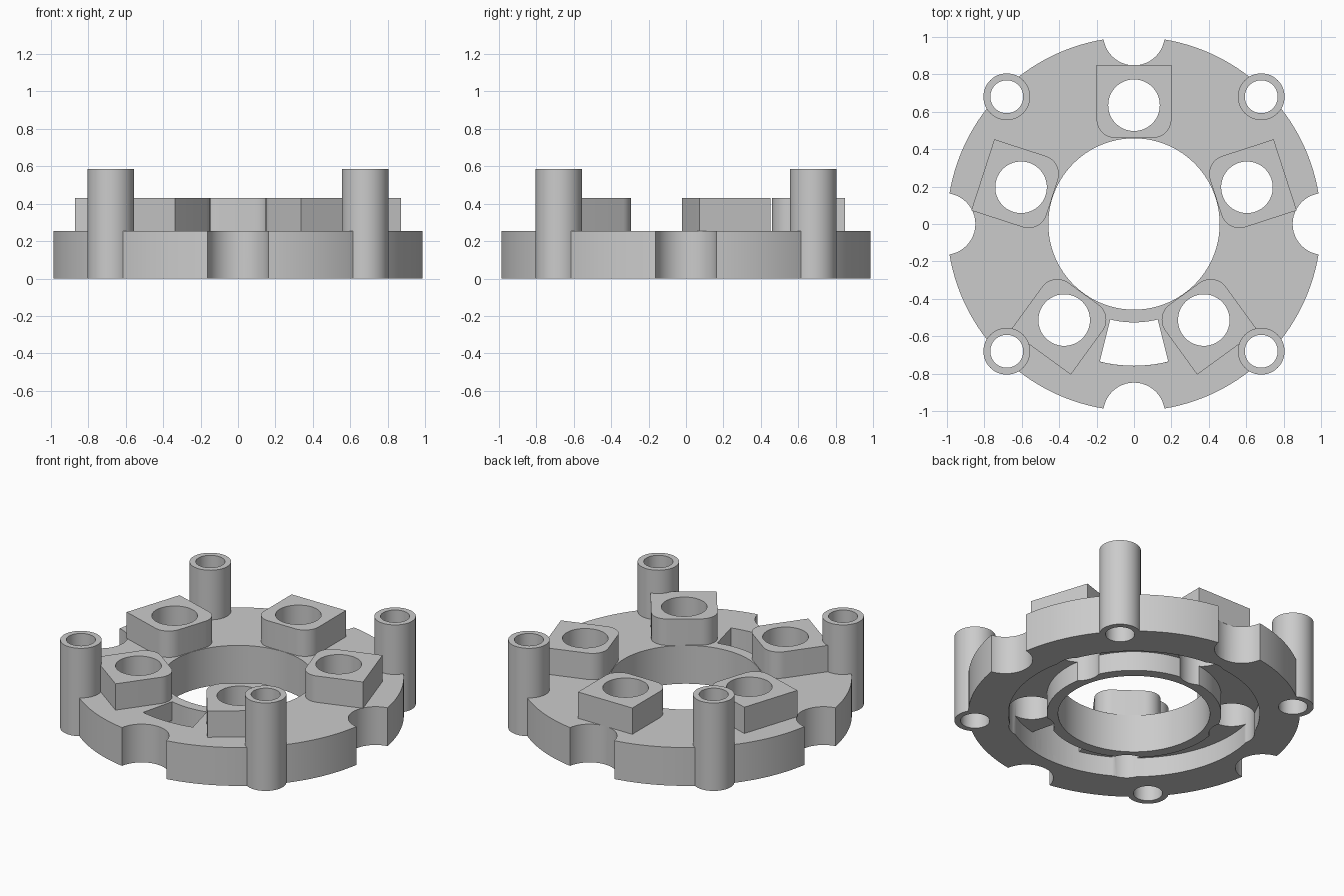
import bpy, bmesh
from math import sin, cos, pi, radians
from mathutils import Matrix

if "Cube" in bpy.data.objects:
    bpy.data.objects.remove(bpy.data.objects["Cube"])

PLATE_TOP, BOSS_TOP, TUBE_TOP = 0.255, 0.43, 0.585
CHANNEL_TOP = 0.13
RING_IN, RING_OUT, CHANNEL_OUT = 0.458, 0.526, 0.758

grey = bpy.data.materials.new("plain grey")
grey.use_nodes = True
grey.diffuse_color = (0.6, 0.6, 0.6, 1)
grey.node_tree.nodes["Principled BSDF"].inputs["Base Color"].default_value = (0.6, 0.6, 0.6, 1)


def arc(r, a0, a1, n, cx=0, cy=0):
    steps = [radians(a0 + (a1 - a0) * i / n) for i in range(n + 1)]
    return [(cx + r * cos(a), cy + r * sin(a)) for a in steps]


def circle(r, n=48, cx=0, cy=0):
    return arc(r, 0, 360, n, cx, cy)[:-1]


def prism(name, outline, z0, z1, turn=0):
    """Extrude a flat outline from z0 to z1, turned about the z axis."""
    bm = bmesh.new()
    base = bm.faces.new([bm.verts.new((x, y, z0)) for x, y in outline])
    top = bmesh.ops.extrude_face_region(bm, geom=[base])["geom"]
    bmesh.ops.translate(bm, vec=(0, 0, z1 - z0),
                        verts=[v for v in top if isinstance(v, bmesh.types.BMVert)])
    bmesh.ops.recalc_face_normals(bm, faces=bm.faces)
    bm.transform(Matrix.Rotation(radians(turn), 4, "Z"))
    mesh = bpy.data.meshes.new(name)
    bm.to_mesh(mesh)
    bm.free()
    mesh.materials.append(grey)
    obj = bpy.data.objects.new(name, mesh)
    bpy.context.collection.objects.link(obj)
    return obj


def select(obj):
    bpy.ops.object.select_all(action="DESELECT")
    obj.select_set(True)
    bpy.context.view_layer.objects.active = obj


def cut(obj, cutter):
    """Subtract the cutter from the part, then discard it."""
    cutter.hide_render = True
    mod = obj.modifiers.new("cut", "BOOLEAN")
    mod.operation, mod.solver, mod.object = "DIFFERENCE", "EXACT", cutter
    select(obj)
    bpy.ops.object.modifier_apply(modifier=mod.name)
    bpy.data.objects.remove(cutter)


def finish(obj):
    select(obj)
    bpy.ops.object.shade_smooth_by_angle(angle=radians(30))


# Base plate with its central opening
plate = prism("base_plate", circle(1, 128), 0, PLATE_TOP)
cut(plate, prism("opening_cutter", circle(RING_IN, 96), -1, 1))

# Ring channel in the underside
channel = prism("channel_cutter", circle(CHANNEL_OUT, 96), -0.5, CHANNEL_TOP)
cut(channel, prism("channel_core", circle(RING_OUT, 96), -1, 1))
cut(plate, channel)

# Window through the channel roof at the front
window = arc(RING_OUT, -104, -76, 12) + arc(CHANNEL_OUT, -76, -104, 12)
cut(plate, prism("window_cutter", window, 0.05, 1))

# Rim notches and corner tubes, four of each
for i in range(4):
    cut(plate, prism("notch_cutter", circle(0.165, 48, 1.013), -1, 1, 90 * i))
    turn, place = 45 + 90 * i, 0.962
    cut(plate, prism("tube_socket_cutter", circle(0.125, 48, place), -1, 1, turn))
    tube = prism(f"corner_tube_{i + 1}", circle(0.125, 48, place), 0, TUBE_TOP, turn)
    cut(tube, prism("bore_cutter", circle(0.088, 48, place), -1, 1, turn))
    finish(tube)

# Five raised bosses, rounded toward the centre and bored through the plate
inner, outer, half, r = 0.46, 0.85, 0.2, 0.1
boss_outline = ([(outer, -half), (outer, half)]
                + arc(r, 90, 180, 10, inner + r, half - r)
                + arc(r, 180, 270, 10, inner + r, r - half))
for i in range(5):
    turn = 90 + 72 * i
    boss = prism(f"raised_boss_{i + 1}", boss_outline, PLATE_TOP, BOSS_TOP, turn)
    for part in (boss, plate):
        cut(part, prism("bore_cutter", circle(0.138, 48, 0.635), -1, 1, turn))
    finish(boss)

finish(plate)
